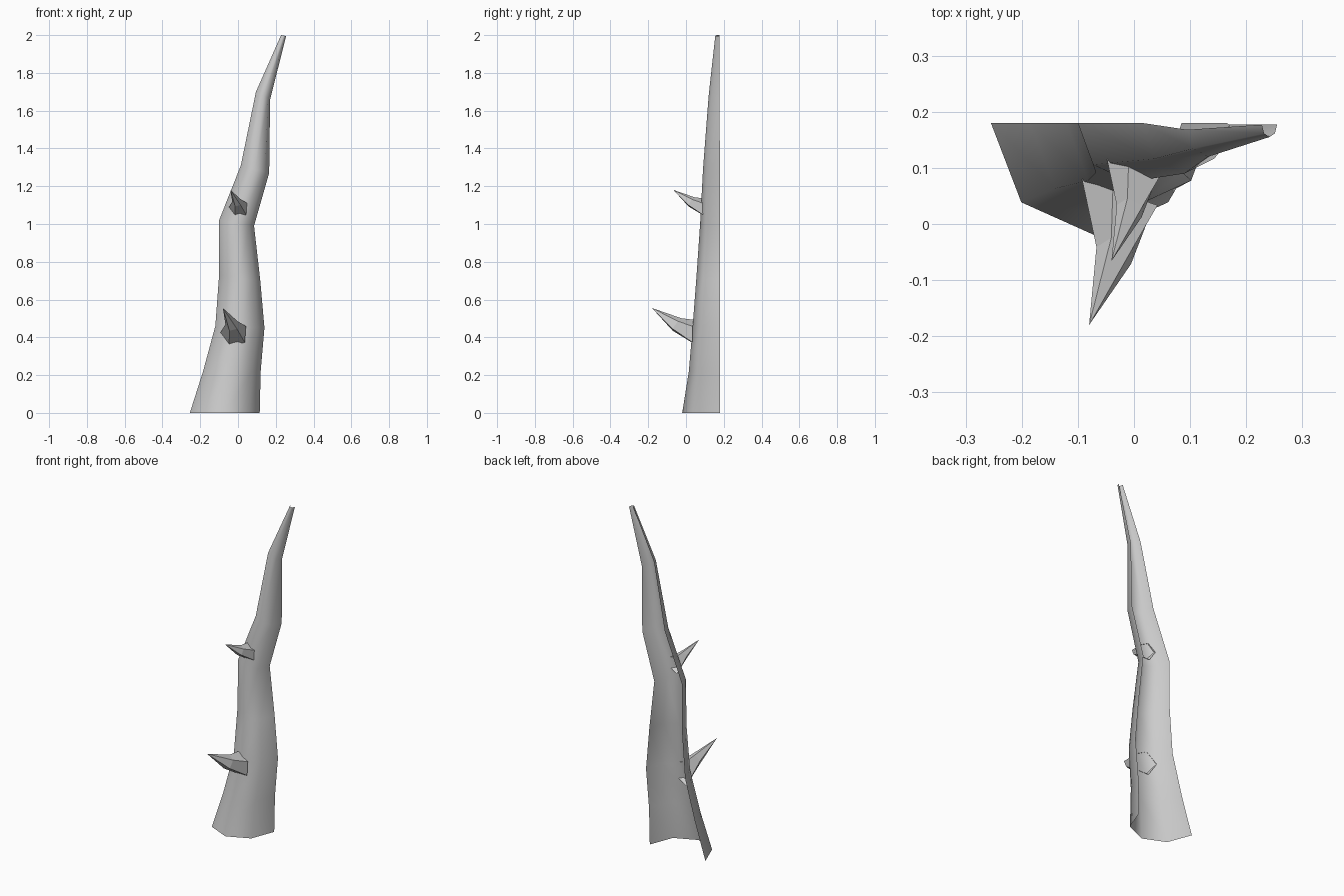
import bpy
import math

cube = bpy.data.objects.get("Cube")
if cube:
    bpy.data.objects.remove(cube, do_unlink=True)

grey = bpy.data.materials.new("plain_grey")
grey.use_nodes = True
grey.diffuse_color = (0.6, 0.6, 0.6, 1)
bsdf = next(n for n in grey.node_tree.nodes if n.type == "BSDF_PRINCIPLED")
bsdf.inputs["Base Color"].default_value = (0.6, 0.6, 0.6, 1)
bsdf.inputs["Roughness"].default_value = 0.8


def add_mesh(name, verts, faces, smooth):
    mesh = bpy.data.meshes.new(name)
    mesh.from_pydata(verts, [], faces)
    mesh.materials.append(grey)
    for poly in mesh.polygons:
        poly.use_smooth = smooth
    obj = bpy.data.objects.new(name, mesh)
    bpy.context.collection.objects.link(obj)
    return obj


# Trunk: open-backed half tube lofted through tilted half-octagon rings
# (left x, left z, right x, right z, front y, back y on the left edge)
RINGS = [
    (-0.255, 0, 0.115, 0, -0.02, 0.18),
    (-0.185, 0.22, 0.12, 0.22, 0.015, 0.18),
    (-0.12, 0.46, 0.14, 0.45, 0.035, 0.18),
    (-0.10, 0.73, 0.118, 0.70, 0.055, 0.18),
    (-0.10, 1.02, 0.085, 0.99, 0.075, 0.18),
    (0.015, 1.31, 0.165, 1.27, 0.09, 0.18),
    (0.095, 1.70, 0.17, 1.66, 0.12, 0.168),
    (0.228, 2.0, 0.255, 1.995, 0.155, 0.177),
]
SEGMENTS = 4
verts, faces = [], []
for xl, zl, xr, zr, front, back in RINGS:
    right_back = max(back, 0.177)
    for i in range(SEGMENTS + 1):
        a = math.pi * i / SEGMENTS
        f = (1 - math.cos(a)) / 2
        rear = back + (right_back - back) * f
        verts.append((xl + (xr - xl) * f,
                      rear - (rear - front) * math.sin(a),
                      zl + (zr - zl) * f))
row = SEGMENTS + 1
for r in range(len(RINGS) - 1):
    for i in range(SEGMENTS):
        k = r * row + i
        faces.append((k, k + 1, k + row + 1, k + row))
add_mesh("trunk", verts, faces, True)


# Thorns: curved five-sided spikes with an open base inside the trunk
def add_thorn(name, base, scale):
    def place(x, y, z):
        return tuple(b + scale * d for b, d in zip(base, (x, y, z)))

    # centre, radius, sideways slant, upward slant
    sections = [((0, 0, 0), 0.073, -0.35, 0.0),
                ((-0.012, -0.105, 0.047), 0.035, -0.2, 0.7)]
    verts = []
    for (cx, cy, cz), radius, slant_x, slant_z in sections:
        for i in range(5):
            a = math.radians(-40 + 72 * i)
            dx, dz = radius * math.cos(a), radius * math.sin(a)
            verts.append(place(cx + dx, cy + slant_x * dx + slant_z * dz, cz + dz))
    verts.append(place(-0.06, -0.235, 0.135))
    faces = []
    for i in range(5):
        j = (i + 1) % 5
        faces += [(i, j, j + 5, i + 5), (i + 5, j + 5, 10)]
    add_mesh(name, verts, faces, False)


add_thorn("lower_thorn", (-0.02, 0.055, 0.42), 1.0)
add_thorn("upper_thorn", (0.003, 0.103, 1.083), 0.72)
